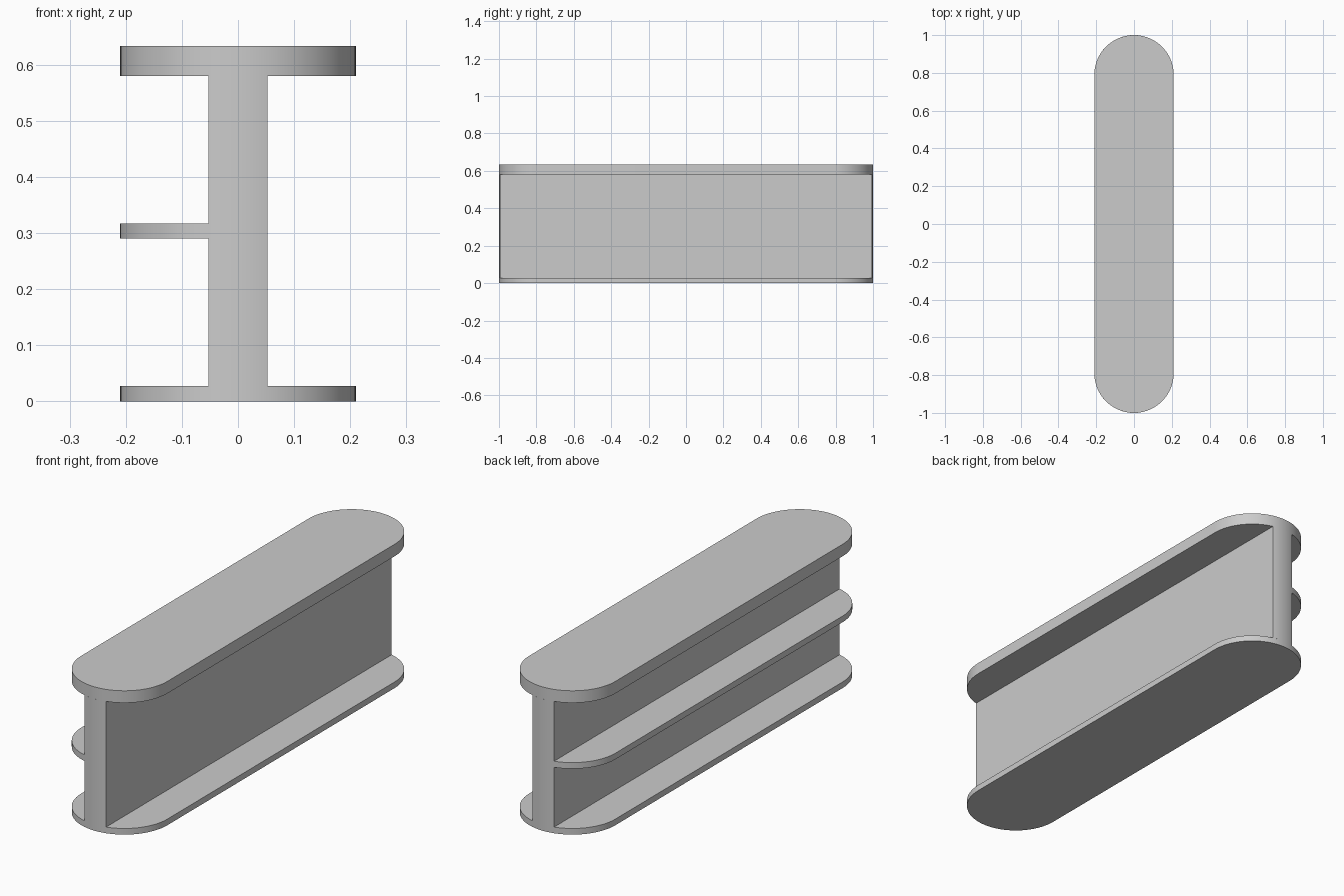
import bpy, bmesh, math

default = bpy.data.objects.get("Cube")
if default:
    bpy.data.objects.remove(default, do_unlink=True)

RADIUS = 0.21
CENTRE = 1 - RADIUS   # y of the rounded end centres
WEB = 0.053           # half thickness of the upright panel

grey = bpy.data.materials.new("grey")
grey.use_nodes = True
colour = (0.6, 0.6, 0.6, 1)
grey.diffuse_color = colour
grey.node_tree.nodes["Principled BSDF"].inputs["Base Color"].default_value = colour


def round_ended_slab(name, x0, x1, z0, z1, steps=48):
    """Extrude the part of the round-ended outline lying between x0 and x1."""
    a0, a1 = math.acos(x1 / RADIUS), math.acos(x0 / RADIUS)
    angles = [a0 + (a1 - a0) * i / steps for i in range(steps + 1)]
    arc = [(RADIUS * math.cos(a), CENTRE + RADIUS * math.sin(a)) for a in angles]
    outline = arc + [(x, -y) for x, y in reversed(arc)]

    bm = bmesh.new()
    base = bm.faces.new([bm.verts.new((x, y, z0)) for x, y in outline])
    top = bmesh.ops.extrude_face_region(bm, geom=[base])
    verts = [v for v in top["geom"] if isinstance(v, bmesh.types.BMVert)]
    bmesh.ops.translate(bm, vec=(0, 0, z1 - z0), verts=verts)
    bmesh.ops.recalc_face_normals(bm, faces=bm.faces)

    mesh = bpy.data.meshes.new(name)
    bm.to_mesh(mesh)
    bm.free()
    mesh.materials.append(grey)
    obj = bpy.data.objects.new(name, mesh)
    bpy.context.collection.objects.link(obj)
    bpy.ops.object.select_all(action="DESELECT")
    obj.select_set(True)
    bpy.context.view_layer.objects.active = obj
    bpy.ops.object.shade_smooth_by_angle(angle=math.radians(30))
    return obj


# Base plate, upright panel, side shelf and thick counter top
round_ended_slab("base_plate", -RADIUS, RADIUS, 0, 0.027)
round_ended_slab("upright_panel", -WEB, WEB, 0.027, 0.58)
round_ended_slab("side_shelf", -RADIUS, -WEB, 0.29, 0.317)
round_ended_slab("counter_top", -RADIUS, RADIUS, 0.58, 0.633)
